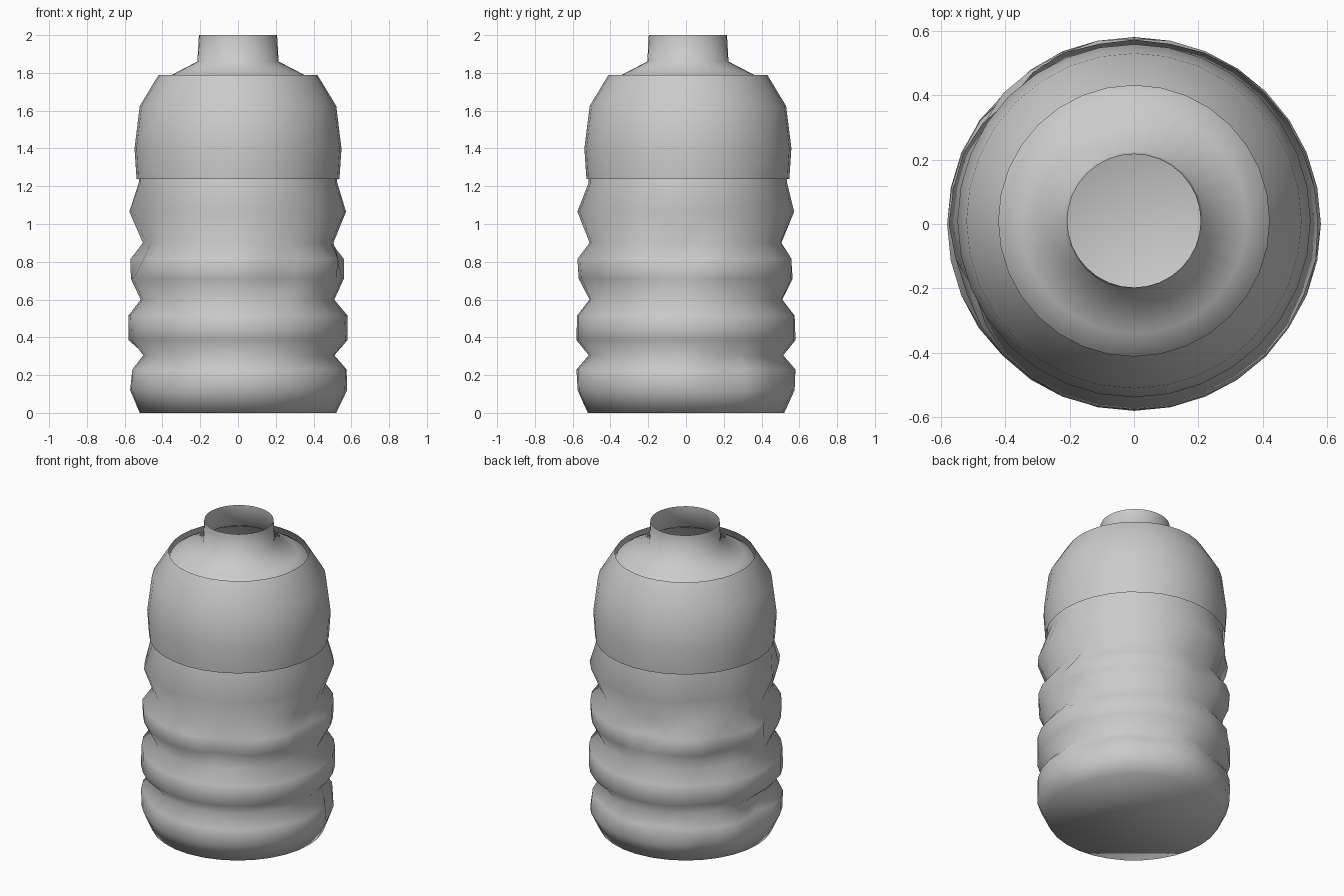
import bpy, bmesh, math, random

if "Cube" in bpy.data.objects:
    bpy.data.objects.remove(bpy.data.objects["Cube"])

random.seed(4)
SEG = 32


def lathe(name, profile, centre_y=lambda z: 0.0, radius=lambda a, z, r: r, cap=False):
    """Revolve (radius, height) points into a smooth, open-topped surface."""
    bm = bmesh.new()
    rings = []
    for r, z in profile:
        ring = []
        for i in range(SEG):
            a = math.tau * i / SEG
            q = radius(a, z, r)
            ring.append(bm.verts.new((q * math.cos(a), q * math.sin(a) + centre_y(z), z)))
        rings.append(ring)
    for lo, hi in zip(rings, rings[1:]):
        for i in range(SEG):
            j = (i + 1) % SEG
            bm.faces.new((lo[i], lo[j], hi[j], hi[i]))
    if cap:
        bm.faces.new(rings[0][::-1])
    for f in bm.faces:
        f.smooth = True
    me = bpy.data.meshes.new(name)
    bm.to_mesh(me)
    bm.free()
    ob = bpy.data.objects.new(name, me)
    bpy.context.collection.objects.link(ob)
    return ob


# Local dents in the ribbed wall: angle in degrees, height, depth
dents = [(-64, 0.74, 0.05), (-5, 0.80, 0.05), (25, 0.20, 0.06), (60, 0.22, 0.04),
         (100, 0.80, 0.05), (110, 0.20, 0.04), (135, 0.45, 0.03), (135, 0.15, 0.03),
         (153, 0.74, 0.05), (177, 0.24, 0.07), (195, 0.82, 0.06), (205, 1.06, 0.04),
         (-130, 0.20, 0.03), (135, 1.06, 0.03)]


def dented(a, z, r):
    if z < 0.05 or z > 1.2:
        return r
    r -= max(0.0, random.uniform(-0.008, 0.006))
    for deg, h, depth in dents:
        da = (math.degrees(a) - deg + 180) % 360 - 180
        r -= depth * math.exp(-(da / 10) ** 2 - ((z - h) / 0.07) ** 2)
    return r


# Bottle: ribbed lower wall, hidden upper wall, shoulder and open neck
bottle_profile = [
    (0.52, 0), (0.578, 0.12), (0.58, 0.23), (0.515, 0.305),
    (0.58, 0.385), (0.58, 0.515), (0.515, 0.60),
    (0.568, 0.71), (0.575, 0.815), (0.51, 0.90), (0.575, 1.065), (0.525, 1.22),
    (0.53, 1.40), (0.50, 1.60), (0.41, 1.76), (0.35, 1.79), (0.215, 1.86), (0.207, 2.0)]
lathe("bottle", bottle_profile, lambda z: 0.01 if z > 1.2 else 0.0, dented, True)

# Separate label sleeve around the upper wall
sleeve_profile = [(0.537, 1.237), (0.548, 1.40), (0.52, 1.625), (0.42, 1.79)]
lathe("label_sleeve", sleeve_profile, lambda z: 0.01)
